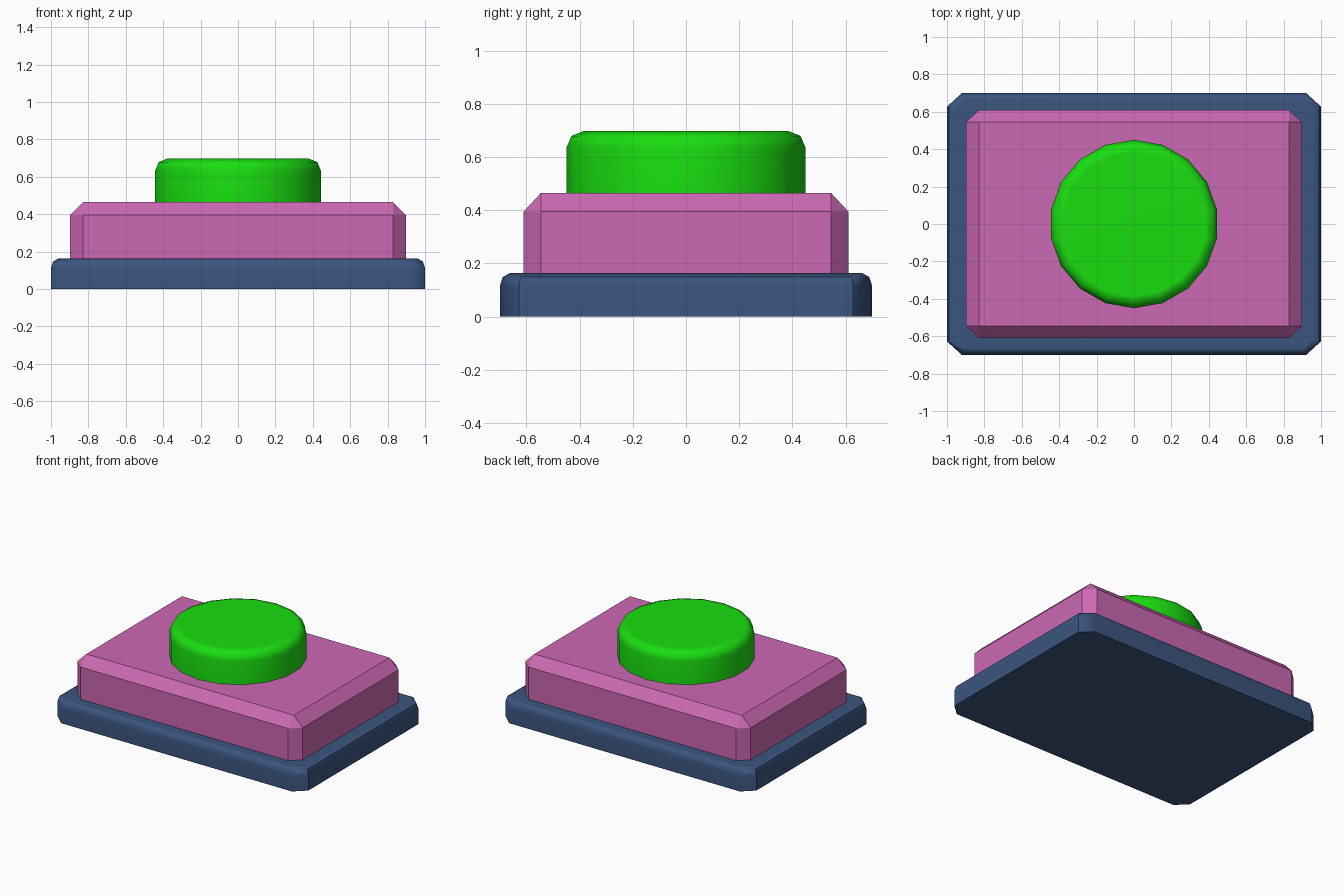
import bpy, bmesh, math
from mathutils import Matrix

if "Cube" in bpy.data.objects:
    bpy.data.objects.remove(bpy.data.objects["Cube"])


def finish(bm, name, color, smooth_angle=None):
    bmesh.ops.recalc_face_normals(bm, faces=bm.faces)
    mesh = bpy.data.meshes.new(name)
    bm.to_mesh(mesh)
    bm.free()
    obj = bpy.data.objects.new(name, mesh)
    bpy.context.collection.objects.link(obj)
    mat = bpy.data.materials.new(name + "_color")
    mat.diffuse_color = (*color, 1)
    mat.use_nodes = True
    mat.node_tree.nodes["Principled BSDF"].inputs["Base Color"].default_value = mat.diffuse_color
    mesh.materials.append(mat)
    if smooth_angle:
        bpy.ops.object.select_all(action='DESELECT')
        obj.select_set(True)
        bpy.context.view_layer.objects.active = obj
        bpy.ops.object.shade_smooth_by_angle(angle=math.radians(smooth_angle))
        obj.modifiers.new("weighted_normals", 'WEIGHTED_NORMAL').keep_sharp = True
    return obj


def box(hx, hy, z0, z1, stretch):
    """Box made in unstretched space, so later bevels stretch per axis."""
    sx, sy, sz = stretch
    bm = bmesh.new()
    bmesh.ops.create_cube(bm, size=2)
    bmesh.ops.scale(bm, verts=bm.verts, vec=(hx / sx, hy / sy, (z1 - z0) / 2 / sz))
    bmesh.ops.translate(bm, verts=bm.verts, vec=(0, 0, (z0 + z1) / 2 / sz))
    return bm


def upright_edges(bm):
    return [e for e in bm.edges if abs(e.verts[0].co.z - e.verts[1].co.z) > 1e-4]


def top_edges(bm):
    top = max(v.co.z for v in bm.verts)
    return [e for e in bm.edges if all(v.co.z > top - 1e-4 for v in e.verts)]


def bevel(bm, edges, width, segments=1):
    bmesh.ops.bevel(bm, geom=edges, offset=width, offset_type='OFFSET',
                    segments=segments, profile=0.5, affect='EDGES')


# Base plate: clipped corners, rounded top rim
stretch = (1, 0.91, 1.25)
bm = box(1.0, 0.7, 0, 0.163, stretch)
bevel(bm, upright_edges(bm), 0.08)
bevel(bm, top_edges(bm), 0.04, 2)
bmesh.ops.scale(bm, verts=bm.verts, vec=stretch)
finish(bm, "base_plate", (0.043, 0.09, 0.21), 46 - 2)

# Housing: flat chamfers on corners and top
stretch = (1, 0.93, 1)
bm = box(0.898, 0.61, 0.15, 0.465, stretch)
bevel(bm, upright_edges(bm) + top_edges(bm), 0.07)
bmesh.ops.scale(bm, verts=bm.verts, vec=stretch)
finish(bm, "housing", (0.60, 0.14, 0.45))

# Push button: 18-sided cylinder with rounded top rim
bm = bmesh.new()
bmesh.ops.create_circle(bm, cap_ends=True, segments=18, radius=0.45,
                        matrix=Matrix.Translation((0, 0, 0.45)))
far = max(bm.verts, key=lambda v: v.co.y).co
bmesh.ops.rotate(bm, verts=bm.verts, cent=(0, 0, 0),
                 matrix=Matrix.Rotation(math.pi / 2 - math.atan2(far.y, far.x), 3, 'Z'))
ext = bmesh.ops.extrude_face_region(bm, geom=list(bm.faces), use_keep_orig=True)
bmesh.ops.translate(bm, vec=(0, 0, 0.248),
                    verts=[g for g in ext["geom"] if isinstance(g, bmesh.types.BMVert)])
bevel(bm, top_edges(bm), 0.065, 2)
finish(bm, "push_button", (0.01, 0.73, 0.005), 50)
